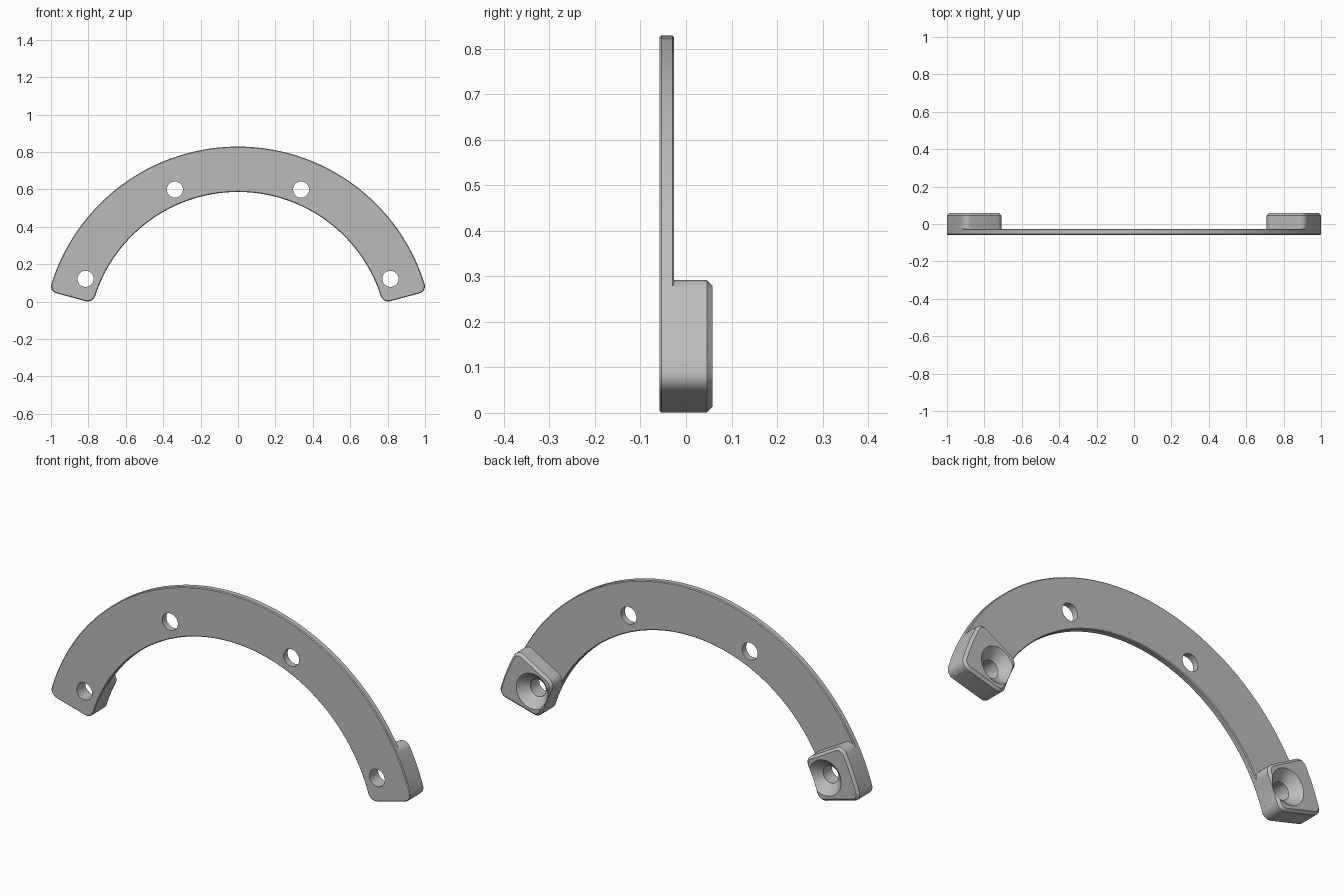
import bpy, bmesh
from math import sin, cos, pi, radians

R_IN, R_OUT, CZ = 0.802, 1.0447, -0.2157      # arc radii and height of the arc centre
FILLET, HOLE_R, HOLE_DIST = 0.04, 0.043, 0.882
FRONT, PLATE_BACK, BLOCK_BACK = -0.058, -0.026, 0.058

cube = bpy.data.objects.get("Cube")
if cube:
    bpy.data.objects.remove(cube, do_unlink=True)

grey = bpy.data.materials.new("satin grey")
grey.use_nodes = True
grey.diffuse_color = (0.5, 0.5, 0.5, 1)
grey.node_tree.nodes["Principled BSDF"].inputs["Base Color"].default_value = (0.5, 0.5, 0.5, 1)


def sector(a0, a1, inset, steps):
    """Outline of a ring sector with rounded corners, shrunk by inset."""
    f = FILLET - inset
    corners = [(R_OUT - FILLET, a0, 1, -pi / 2), (R_OUT - FILLET, a1, -1, 0),
               (R_IN + FILLET, a1, -1, pi / 2), (R_IN + FILLET, a0, 1, pi)]
    polar = []
    for i, (rc, a, side, start) in enumerate(corners):
        for k in range(9):
            t = start + k / 8 * pi / 2
            rho = rc + f * cos(t)
            polar.append((rho, a + (side * FILLET + f * sin(t)) / rho))
        if i in (0, 2):                        # long arcs
            rho = polar[-1][0]
            begin = polar[-1][1]
            nxt = corners[i + 1]
            end = nxt[1] + nxt[2] * FILLET / rho
            polar += [(rho, begin + (end - begin) * k / steps) for k in range(1, steps)]
    return [(r * cos(a), CZ + r * sin(a)) for r, a in polar]


def circle(x, z, r, n=48):
    return [(x + r * cos(2 * pi * k / n), z + r * sin(2 * pi * k / n)) for k in range(n)]


def loft(name, layers):
    """Solid through matching outlines, each given with its y."""
    bm = bmesh.new()
    rings = [[bm.verts.new((x, y, z)) for x, z in outline] for y, outline in layers]
    for lower, upper in zip(rings, rings[1:]):
        for i in range(len(lower)):
            j = (i + 1) % len(lower)
            bm.faces.new((lower[i], lower[j], upper[j], upper[i]))
    bm.faces.new(rings[0])
    bm.faces.new(rings[-1])
    bmesh.ops.recalc_face_normals(bm, faces=bm.faces)
    mesh = bpy.data.meshes.new(name)
    bm.to_mesh(mesh)
    bm.free()
    mesh.materials.append(grey)
    obj = bpy.data.objects.new(name, mesh)
    bpy.context.collection.objects.link(obj)
    return obj


def activate(obj):
    bpy.ops.object.select_all(action='DESELECT')
    obj.select_set(True)
    bpy.context.view_layer.objects.active = obj


def cut(obj, cutter):
    cutter.hide_render = True
    mod = obj.modifiers.new("hole", 'BOOLEAN')
    mod.operation, mod.solver, mod.object = 'DIFFERENCE', 'EXACT', cutter
    activate(obj)
    bpy.ops.object.modifier_apply(modifier=mod.name)
    bpy.data.objects.remove(cutter, do_unlink=True)


def hole_centre(degrees):
    a = radians(degrees)
    return HOLE_DIST * cos(a), CZ + HOLE_DIST * sin(a)


# Arched plate with chamfered rims and four holes
start, stop = radians(15), radians(165)
c = 0.004
plate = loft("arched_plate", [(y, sector(start, stop, inset, 72)) for y, inset in
                              ((FRONT, c), (FRONT + c, 0), (PLATE_BACK - c, 0), (PLATE_BACK, c))])
for degrees in (22.5, 67.5, 112.5, 157.5):
    x, z = hole_centre(degrees)
    cut(plate, loft("drill", [(y, circle(x, z, HOLE_R)) for y in (-0.1, 0.1)]))

# End blocks on the back, each with a countersunk hole
blocks = []
c = 0.012
for name, a0, a1 in (("left_end_block", 15, 30), ("right_end_block", 150, 165)):
    block = loft(name, [(y, sector(radians(a0), radians(a1), inset, 8)) for y, inset in
                        ((PLATE_BACK - 0.004, 0), (BLOCK_BACK - c, 0), (BLOCK_BACK, c))])
    x, z = hole_centre((a0 + a1) / 2)
    cut(block, loft("countersink", [(y, circle(x, z, r)) for y, r in
                                    ((-0.1, HOLE_R), (0.012, HOLE_R),
                                     (BLOCK_BACK, 0.089), (0.068, 0.099))]))
    blocks.append(block)

for obj in [plate] + blocks:
    activate(obj)
    bpy.ops.object.shade_smooth_by_angle(angle=radians(30))
